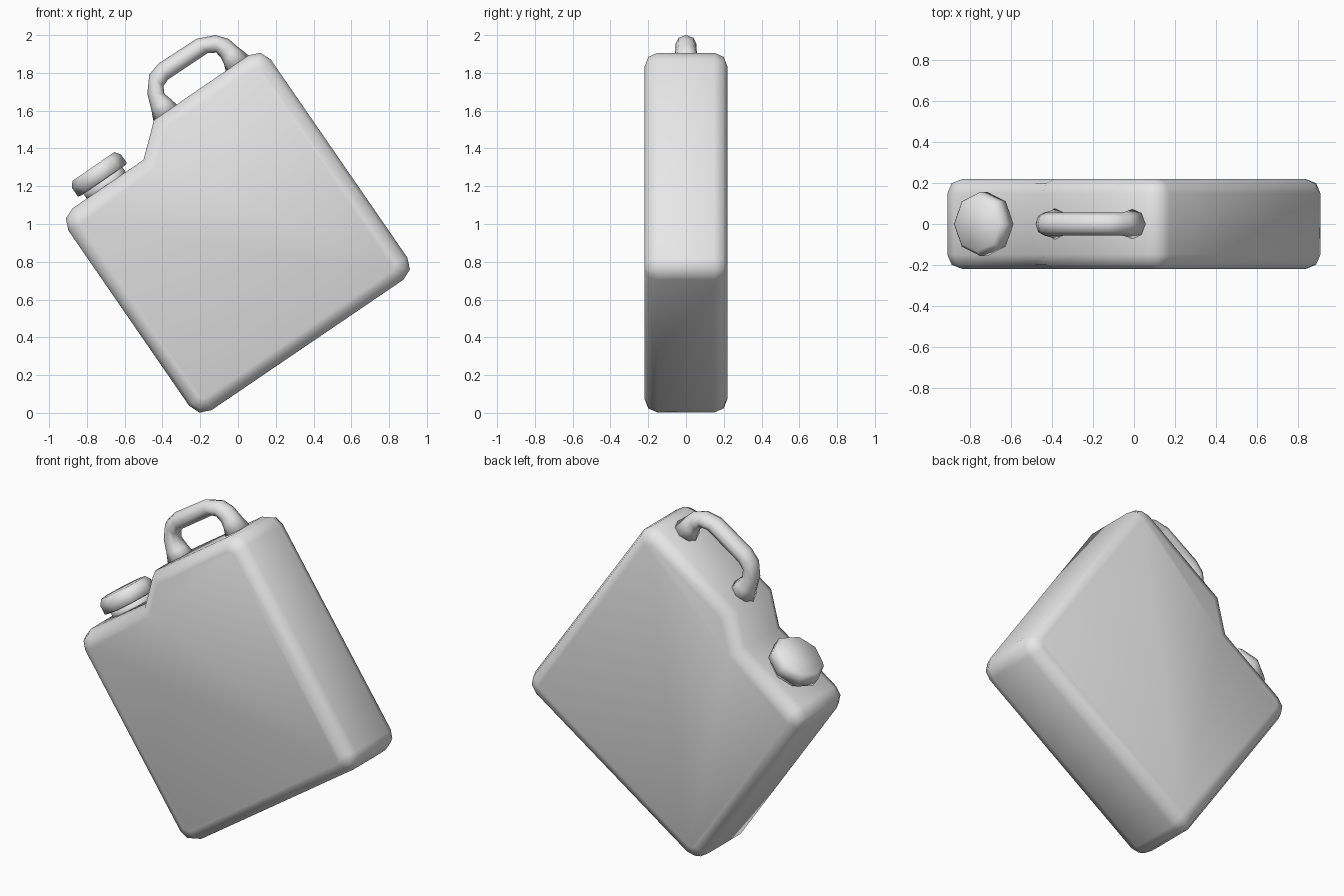
import bpy, bmesh, math
from mathutils import Vector

if "Cube" in bpy.data.objects:
    bpy.data.objects.remove(bpy.data.objects["Cube"], do_unlink=True)

plastic = bpy.data.materials.new("light_grey_plastic")
plastic.use_nodes = True
grey = (0.8, 0.8, 0.8, 1)
plastic.diffuse_color = grey
plastic.node_tree.nodes["Principled BSDF"].inputs["Base Color"].default_value = grey

HALF_DEPTH = 0.22
TILT = math.radians(34.5)
along = Vector((math.cos(TILT), 0, math.sin(TILT)))
up = Vector((-math.sin(TILT), 0, math.cos(TILT)))
depth = Vector((0, 1, 0))


def finish(bm, name):
    bmesh.ops.recalc_face_normals(bm, faces=bm.faces[:])
    mesh = bpy.data.meshes.new(name)
    bm.to_mesh(mesh)
    bm.free()
    mesh.materials.append(plastic)
    mesh.shade_smooth()
    obj = bpy.data.objects.new(name, mesh)
    bpy.context.collection.objects.link(obj)
    return obj


def loft(name, rings):
    """Skin a list of closed rings and cap both ends."""
    bm = bmesh.new()
    loops = [[bm.verts.new(p) for p in ring] for ring in rings]
    for a, b in zip(loops, loops[1:]):
        n = len(a)
        for i in range(n):
            j = (i + 1) % n
            bm.faces.new((a[i], a[j], b[j], b[i]))
    bm.faces.new(loops[0])
    bm.faces.new(loops[-1])
    return finish(bm, name)


def ellipse(centre, a, b, sides=8):
    steps = [2 * math.pi * i / sides for i in range(sides)]
    return [centre + a * math.cos(t) + b * math.sin(t) for t in steps]


# Body: tilted outline, (x, z, corner rounding)
corners = [(-0.21, -0.033, 0.085), (0.945, 0.752, 0.085), (0.125, 1.941, 0.085),
           (-0.445, 1.55, 0), (-0.5, 1.34, 0), (-0.946, 1.035, 0.085)]
outline = []
for i, (x, z, r) in enumerate(corners):
    p = Vector((x, 0, z))
    if r == 0:
        outline.append(p)
        continue
    before, after = corners[i - 1], corners[(i + 1) % len(corners)]
    a = (Vector((before[0], 0, before[1])) - p).normalized() * r
    b = (Vector((after[0], 0, after[1])) - p).normalized() * r
    outline += [p + a, p + (a + b) * 0.293, p + b]

bm = bmesh.new()
front, back = [[bm.verts.new(p + depth * s * HALF_DEPTH) for p in outline] for s in (-1, 1)]
bm.faces.new(front)
bm.faces.new(back)
for i in range(len(outline)):
    j = (i + 1) % len(outline)
    bm.faces.new((front[i], front[j], back[j], back[i]))
bmesh.ops.recalc_face_normals(bm, faces=bm.faces[:])
rims = [e for e in bm.edges if abs(e.verts[0].co.y - e.verts[1].co.y) < 0.01]
bmesh.ops.bevel(bm, geom=rims, offset=0.07, segments=2, profile=0.5, affect='EDGES')
finish(bm, "body")

# Handle: outer x, z, inner x, z and half width of each section
sections = [(-0.445, 1.53, -0.31, 1.62, 0.08), (-0.46, 1.61, -0.355, 1.66, 0.065),
            (-0.48, 1.69, -0.39, 1.69, 0.057), (-0.47, 1.79, -0.395, 1.73, 0.055),
            (-0.42, 1.85, -0.37, 1.765, 0.055), (-0.22, 1.98, -0.16, 1.905, 0.055),
            (-0.12, 2.0, -0.115, 1.907, 0.055), (-0.05, 1.98, -0.09, 1.88, 0.055),
            (-0.01, 1.945, -0.075, 1.85, 0.06), (0.06, 1.89, -0.06, 1.79, 0.075)]
rings = []
for ox, oz, ix, iz, w in sections:
    outer, inner = Vector((ox, 0, oz)), Vector((ix, 0, iz))
    rings.append(ellipse((outer + inner) / 2, (outer - inner) / 2, depth * w))
loft("handle", rings)


# Neck and screw cap: eight-sided turned shapes on the low shoulder
def turned(name, profile):
    base = Vector((-0.715, 0, 1.23))
    return loft(name, [ellipse(base + up * h, along * r, depth * r) for r, h in profile])


turned("neck", [(0.125, -0.06), (0.125, 0.01)])
turned("cap", [(0.14, 0), (0.157, 0.005), (0.157, 0.06), (0.135, 0.09)])
